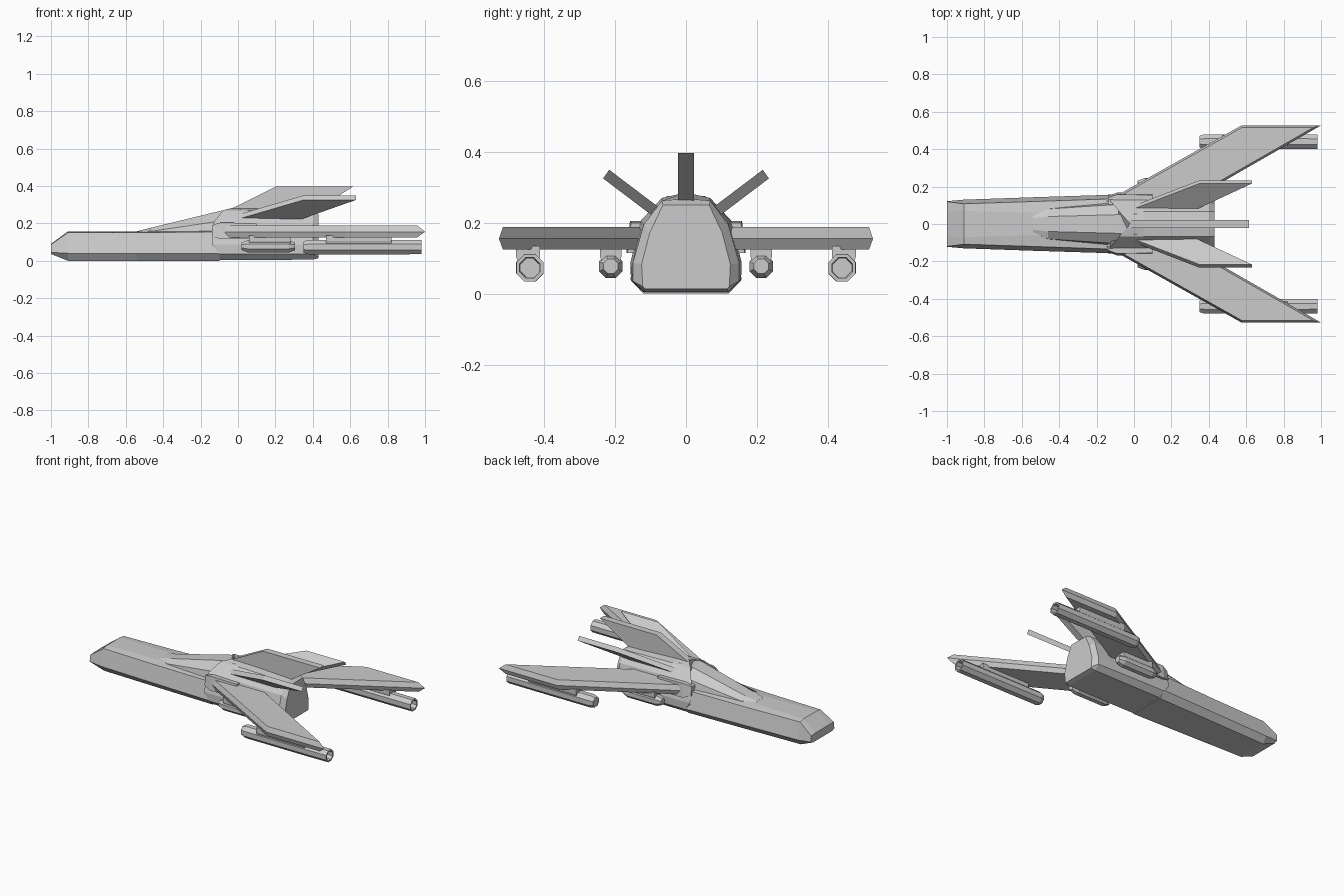
import bpy, bmesh, math
from mathutils import Vector

if "Cube" in bpy.data.objects:
    bpy.data.objects.remove(bpy.data.objects["Cube"])


def loft(name, rings, cap_start=True, cap_end=True):
    """Skin closed rings of equal point count into one object."""
    bm = bmesh.new()
    rows = [[bm.verts.new(p) for p in r] for r in rings]
    n = len(rows[0])
    for a, b in zip(rows, rows[1:]):
        for i in range(n):
            j = (i + 1) % n
            bm.faces.new((a[i], a[j], b[j], b[i]))
    if cap_start:
        bm.faces.new(rows[0][::-1])
    if cap_end:
        bm.faces.new(rows[-1])
    bmesh.ops.remove_doubles(bm, verts=bm.verts, dist=1e-5)
    bmesh.ops.recalc_face_normals(bm, faces=bm.faces)
    me = bpy.data.meshes.new(name)
    bm.to_mesh(me)
    bm.free()
    ob = bpy.data.objects.new(name, me)
    bpy.context.collection.objects.link(ob)
    return ob


def mirror_ring(half):
    """Half section of (x, y, z), bottom to top, completed across y = 0."""
    return list(half) + [(x, -y, z) for x, y, z in reversed(half)]


def section(x, *pts):
    return mirror_ring([(x, y, z) for y, z in pts])


def inset(poly, d):
    """Offset a convex plan outline inwards by d."""
    out, n = [], len(poly)
    c = sum((Vector(p) for p in poly), Vector((0, 0))) / n
    for i in range(n):
        p0, p, p1 = (Vector(poly[k % n]) for k in (i - 1, i, i + 1))
        nrm = []
        for e in (p - p0, p1 - p):
            m = Vector((-e.y, e.x)).normalized()
            nrm.append(m if m.dot(c - p) > 0 else -m)
        out.append(p + (nrm[0] + nrm[1]) * d / (1 + nrm[0].dot(nrm[1])))
    return out


def tube(name, stations, y, z, sides=8):
    """Faceted body along x from (x, radius) stations."""
    rings = []
    for x, r in stations:
        rings.append([(x, y + r * math.cos(math.tau * (i + .5) / sides),
                       z + r * math.sin(math.tau * (i + .5) / sides)) for i in range(sides)])
    return loft(name, rings)


# long flat forward hull
loft("forward_hull", [
    section(-1.0, (.10, .036), (.122, .045), (.12, .087), (.07, .09)),
    section(-.91, (.10, 0), (.13, .04), (.108, .15), (.07, .157)),
    section(-.54, (.11, 0), (.143, .04), (.12, .15), (.06, .157)),
    section(-.10, (.12, 0), (.157, .04), (.135, .155), (.08, .165)),
])

# sloping spine rising to the rear body
loft("spine", [
    section(-.54, (.045, .14), (.045, .157), (.03, .158)),
    section(-.46, (.085, .14), (.08, .158), (.04, .178)),
    section(-.08, (.12, .14), (.105, .215), (.05, .27)),
    section(.02, (.12, .14), (.105, .22), (.055, .275)),
])

# rear engine body with a raked front collar and chamfered tail
body = [(.12, .004), (.155, .036), (.157, .087), (.128, .205), (.068, .27), (0.001, .285)]
front_x = [-.10, -.10, -.14, -.13, -.08, -.02]
loft("rear_body", [
    mirror_ring([(x, y, z) for x, (y, z) in zip(front_x, body)]),
    section(.05, *body),
    section(.40, (.12, .006), (.15, .036), (.15, .087), (.119, .195), (.068, .262), (.001, .268)),
    section(.43, (.115, .014), (.122, .02), (.125, .083), (.102, .172), (.065, .25), (.001, .25)),
])

# central fin
fin = [(-.03, .28), (.20, .396), (.615, .396), (.40, .26), (.10, .25)]
loft("centre_fin", [[(x, y, z) for x, z in fin] for y in (-.022, .022)])

wing_plan = [(-.15, .12), (.575, .527), (1.0, .527), (.29, .12)]
for s, side in ((1, "left"), (-1, "right")):
    # swept wing with bevelled edges
    mid, flat = wing_plan, inset(wing_plan, .011)
    loft(f"{side}_wing", [[(x, s * y, z) for x, y in ring] for ring, z in
                          ((flat, .125), (mid, .155), (flat, .188))])

    # canted fin
    n = Vector((0, -s * .58, .81)) * .015
    blade = [Vector((x, s * y, z)) for x, y, z in
             ((.0, .09, .235), (.35, .225, .337), (.63, .225, .337), (.34, .09, .235))]
    loft(f"{side}_canted_fin", [[p - n for p in blade], [p + n for p in blade]])

    # outer pod with a hollow rear barrel
    tube(f"{side}_outer_pod", [(.35, .033), (.375, .042), (.82, .042), (.98, .041),
                               (.98, .031), (.86, .028)], s * .44, .073)
    # inner pod tapered at both ends
    tube(f"{side}_inner_pod", [(.02, .022), (.055, .036), (.27, .036), (.305, .022)],
         s * .212, .077)

    # pylons joining the pods to the wing
    for tag, y, x0, x1, w in (("outer", .445, .47, .82, .034), ("inner", .212, .06, .28, .03)):
        loft(f"{side}_{tag}_pylon", [
            [(x0, s * (y - k), z), (x1, s * (y - k), z), (x1, s * (y + k), z), (x0, s * (y + k), z)]
            for z, k in ((.085, w * .8), (.105, w), (.135, w))])

    # wing root fairing
    loft(f"{side}_root_fairing", [
        [(x, s * y, z) for y, z in ((.10, z0), (y1, z0), (y1 - .01, z1), (.10, z1))]
        for x, y1, z0, z1 in ((-.14, .15, .13, .19), (-.09, .168, .115, .205), (.10, .165, .115, .20))])
